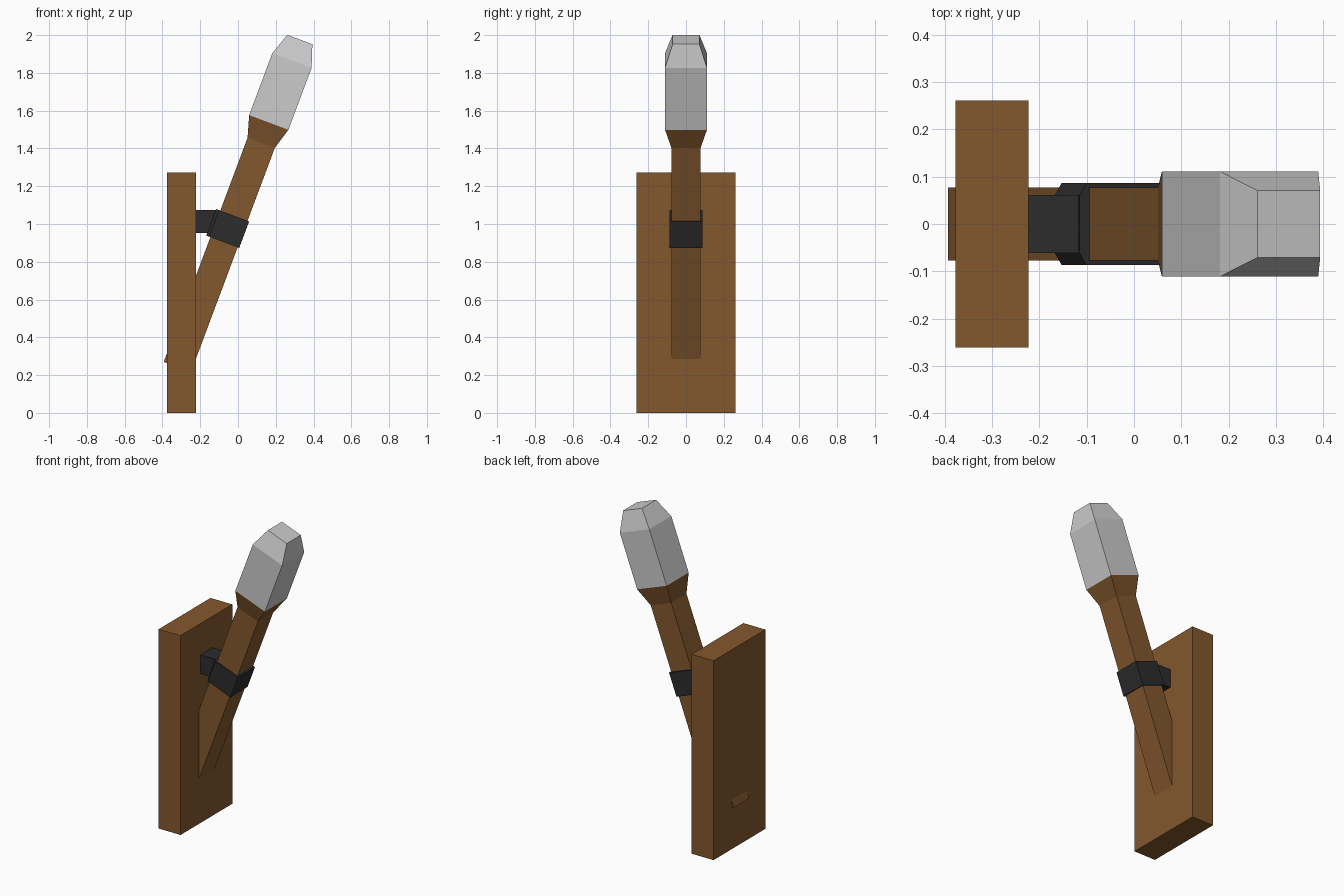
import bpy, bmesh, math
from mathutils import Matrix

if "Cube" in bpy.data.objects:
    bpy.data.objects.remove(bpy.data.objects["Cube"])


def material(name, rgb):
    m = bpy.data.materials.new(name)
    m.diffuse_color = (*rgb, 1)
    m.use_nodes = True
    m.node_tree.nodes["Principled BSDF"].inputs["Base Color"].default_value = m.diffuse_color
    return m


wood = material("wood", (0.226, 0.097, 0.027))
iron = material("iron", (0.025, 0.025, 0.025))

# Torch frame: origin at the handle's lower end, local z along the handle
TILT = Matrix.Translation((-0.321, 0, 0.243)) @ Matrix.Rotation(math.radians(20.5), 4, 'Y')


def loft(name, sections, mat=None, matrix=Matrix()):
    """Stack rectangles (x0, x1, half_y, z) into a closed solid."""
    bm = bmesh.new()
    rings = [[bm.verts.new((x, y, z)) for x, y in ((x0, -h), (x1, -h), (x1, h), (x0, h))]
             for x0, x1, h, z in sections]
    for a, b in zip(rings, rings[1:]):
        for i in range(4):
            j = (i + 1) % 4
            bm.faces.new((a[i], a[j], b[j], b[i]))
    bm.faces.new(rings[0][::-1])
    bm.faces.new(rings[-1])
    bm.transform(matrix)
    bmesh.ops.recalc_face_normals(bm, faces=bm.faces)
    me = bpy.data.meshes.new(name)
    bm.to_mesh(me)
    bm.free()
    ob = bpy.data.objects.new(name, me)
    bpy.context.collection.objects.link(ob)
    if mat:
        me.materials.append(mat)
    return ob


# Wall board
loft("wall_board", [(-0.377, -0.223, 0.261, 0), (-0.377, -0.223, 0.261, 1.272)], wood)

# Handle with flared collar, then the tapered grey head
loft("handle", [(-0.077, 0.077, 0.077, 0), (-0.077, 0.077, 0.077, 1.267),
                (-0.111, 0.111, 0.111, 1.382)], wood, TILT)
loft("torch_head", [(-0.111, 0.111, 0.111, 1.382), (-0.111, 0.111, 0.111, 1.732),
                    (-0.071, 0.071, 0.071, 1.851)], None, TILT)

# Iron clamp: stacked along local -x so its back narrows towards the bracket
side = TILT @ Matrix.Rotation(math.radians(-90), 4, 'Y')
loft("clamp", [(0.705, 0.855, 0.087, -0.086), (0.705, 0.855, 0.087, 0.084),
               (0.705, 0.855, 0.061, 0.100)], iron, side)

# Bracket arm joining board and clamp, its end cut to the clamp's slope
loft("bracket_arm", [(-0.23, -0.155, 0.061, 0.953), (-0.23, -0.11, 0.061, 1.073)], iron)
